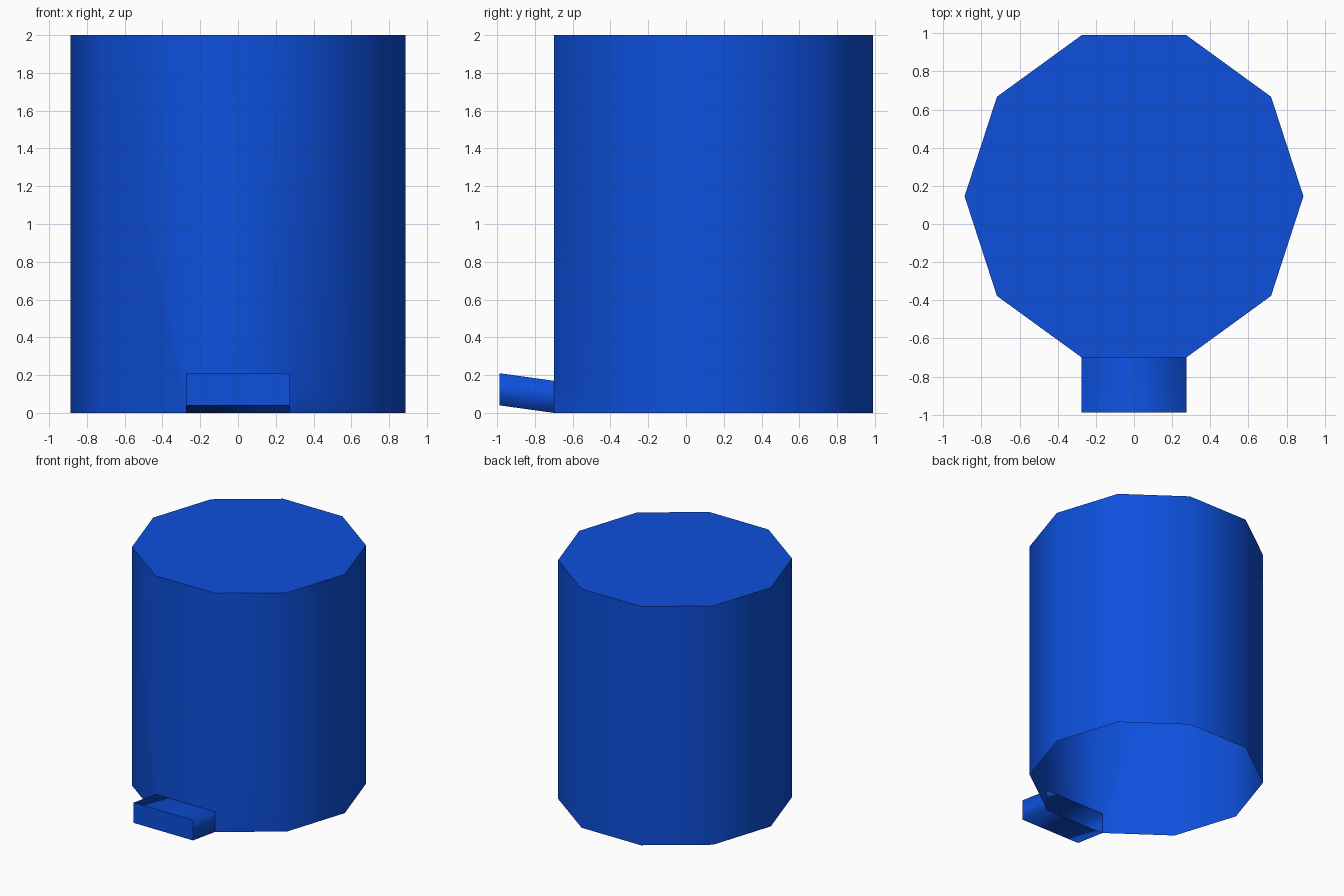
import bpy, bmesh, math

if "Cube" in bpy.data.objects:
    bpy.data.objects.remove(bpy.data.objects["Cube"])

SIDES, RADIUS, HEIGHT = 10, 0.888, 2.0
CENTRE_Y, PEDAL_Y, PEDAL_H, PEDAL_RISE = 0.145, -0.988, 0.17, 0.04

blue = bpy.data.materials.new("bin blue")
blue.diffuse_color = (0.004, 0.08, 0.72, 1.0)
blue.use_nodes = True
blue.node_tree.nodes["Principled BSDF"].inputs["Base Color"].default_value = blue.diffuse_color


def finish(bm, name):
    mesh = bpy.data.meshes.new(name)
    bm.to_mesh(mesh)
    bm.free()
    mesh.materials.append(blue)
    obj = bpy.data.objects.new(name, mesh)
    bpy.context.collection.objects.link(obj)
    return obj


def ring(bm, z):
    return [bm.verts.new((RADIUS * math.cos(k * math.tau / SIDES),
                          CENTRE_Y + RADIUS * math.sin(k * math.tau / SIDES), z))
            for k in range(SIDES)]


# Bin body: ten-sided shell, open underneath, with a slot for the pedal in front
bm = bmesh.new()
low, high = ring(bm, 0), ring(bm, HEIGHT)
slot = {k: bm.verts.new((low[k].co.x, low[k].co.y, PEDAL_H)) for k in (7, 8)}
for k in range(SIDES):
    n = (k + 1) % SIDES
    if k == 7:
        loop = [slot[7], slot[8], high[8], high[7]]
    else:
        loop = [low[k], low[n]] + ([slot[n]] if n in slot else [])
        loop += [high[n], high[k]] + ([slot[k]] if k in slot else [])
    bm.faces.new(loop).smooth = True
lid = bm.faces.new(high)
for e in lid.edges:
    e.smooth = False
finish(bm, "bin_body")

# Foot pedal: hollow sleeve rising towards a closed front end
bm = bmesh.new()
x = RADIUS * math.cos(math.radians(72))
wall_y = CENTRE_Y - RADIUS * math.sin(math.radians(72))


def section(y, z):
    return [bm.verts.new((sx * x, y, z + h))
            for sx, h in ((-1, 0), (1, 0), (1, PEDAL_H), (-1, PEDAL_H))]


back, front = section(wall_y, 0), section(PEDAL_Y, PEDAL_RISE)
for k in range(4):
    n = (k + 1) % 4
    bm.faces.new((front[k], back[k], back[n], front[n])).smooth = True
end = bm.faces.new(front)
for e in end.edges:
    e.smooth = False
finish(bm, "foot_pedal")
